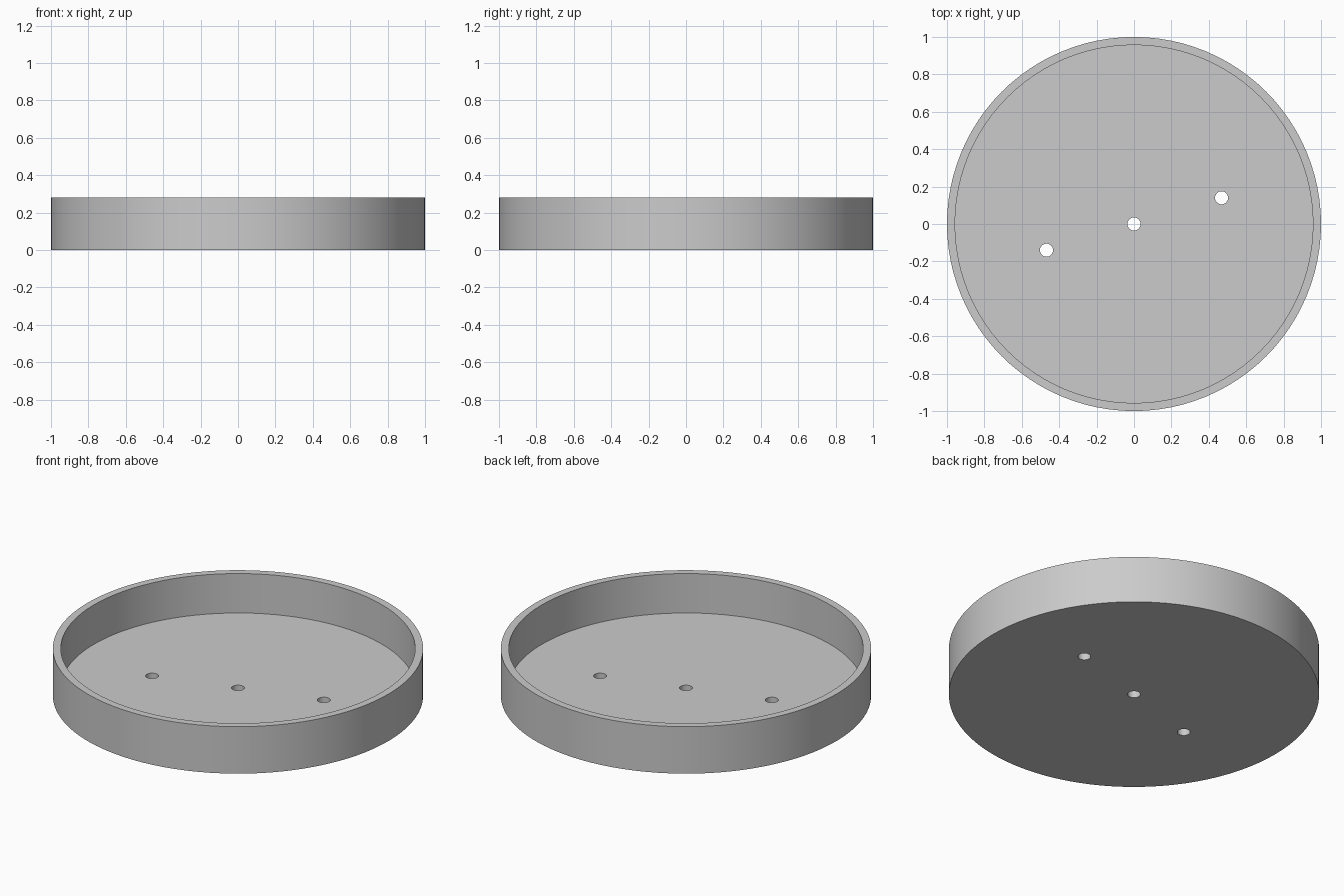
import bpy, math

if "Cube" in bpy.data.objects:
    bpy.data.objects.remove(bpy.data.objects["Cube"])

R_OUT, R_IN = 1.0, 0.957
HEIGHT, FLOOR = 0.28, 0.045
HOLE_R = 0.035

grey = bpy.data.materials.new("light_grey")
grey.diffuse_color = (0.6, 0.6, 0.6, 1)
grey.use_nodes = True
grey.node_tree.nodes["Principled BSDF"].inputs["Base Color"].default_value = grey.diffuse_color


def cylinder(name, radius, z0, z1, sides, x=0, y=0):
    bpy.ops.mesh.primitive_cylinder_add(
        vertices=sides, radius=radius, depth=z1 - z0, location=(x, y, (z0 + z1) / 2))
    ob = bpy.context.object
    ob.name = name
    ob.data.materials.append(grey)
    return ob


# Shallow round tray: solid disc, hollowed from above and drilled
tray = cylinder("round_tray", R_OUT, 0, HEIGHT, 96)
cutters = [cylinder("hollow_cutter", R_IN, FLOOR, HEIGHT + 0.2, 96)]

# Centre hole and two holes on a slanted line through it
for i, (x, y) in enumerate([(-0.468, -0.14), (0, 0), (0.468, 0.14)]):
    cutters.append(cylinder(f"hole_cutter_{i}", HOLE_R, -0.1, FLOOR + 0.1, 32, x, y))

bpy.context.view_layer.objects.active = tray
for c in cutters:
    mod = tray.modifiers.new("cut", "BOOLEAN")
    mod.operation = "DIFFERENCE"
    mod.solver = "EXACT"
    mod.object = c
    bpy.ops.object.modifier_apply(modifier=mod.name)
for c in cutters:
    bpy.data.objects.remove(c, do_unlink=True)

# Smooth walls with crisp rims
bpy.ops.object.select_all(action="DESELECT")
tray.select_set(True)
bpy.context.view_layer.objects.active = tray
bpy.ops.object.shade_smooth_by_angle(angle=math.radians(30))
